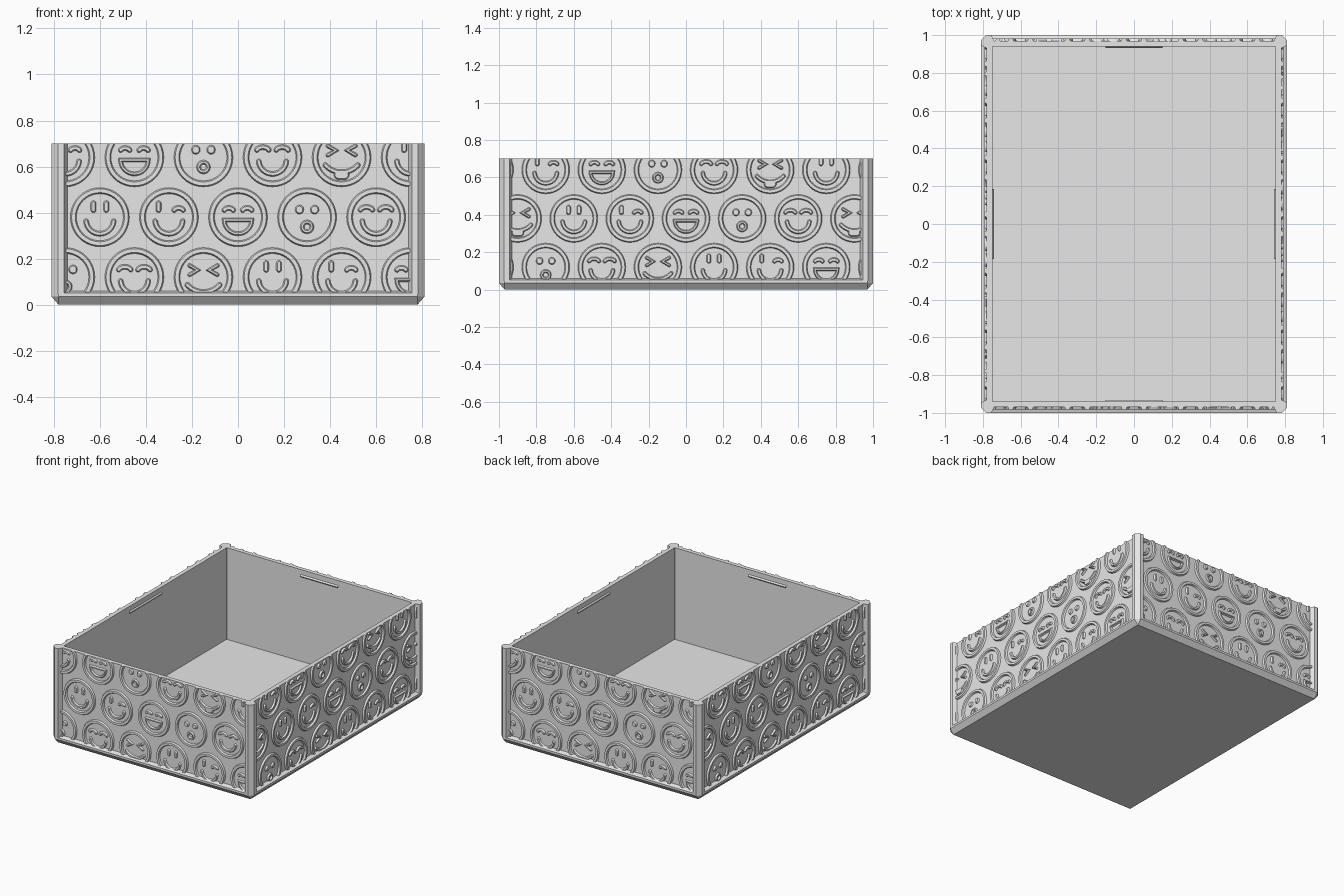
import bpy, bmesh
from math import sin, cos, pi, radians
from mathutils import Matrix, Vector

if "Cube" in bpy.data.objects:
    bpy.data.objects.remove(bpy.data.objects["Cube"])

HX, HY, TOP = 0.81, 1.0, 0.70      # outer half sizes and height
PANEL, WALL = 0.03, 0.06           # insets of panel surface and inner wall
RELIEF, BURY, SLOPE = 0.012, -0.004, 0.005
PITCH, RADIUS = 0.3, 0.115         # pattern spacing and badge ring radius

grey = bpy.data.materials.new("light grey")
grey.use_nodes = True
grey.diffuse_color = (0.8, 0.8, 0.8, 1)
grey.node_tree.nodes["Principled BSDF"].inputs["Base Color"].default_value = (0.8, 0.8, 0.8, 1)


def finish(bm, name):
    bmesh.ops.recalc_face_normals(bm, faces=bm.faces)
    mesh = bpy.data.meshes.new(name)
    bm.to_mesh(mesh)
    bm.free()
    mesh.materials.append(grey)
    obj = bpy.data.objects.new(name, mesh)
    bpy.context.collection.objects.link(obj)
    return obj


def loft(bm, loops, closed=False):
    """Skin equal-length loops; cap both ends, or join last to first."""
    rows = [[bm.verts.new(p) for p in loop] for loop in loops]
    n = len(rows[0])
    pairs = list(zip(rows, rows[1:])) + ([(rows[-1], rows[0])] if closed else [])
    for a, b in pairs:
        for i in range(n):
            j = (i + 1) % n
            bm.faces.new((a[i], a[j], b[j], b[i]))
    if not closed:
        bm.faces.new(rows[0])
        bm.faces.new(rows[-1])


# ---- relief drawing helpers: (u, v) on a panel, depth towards -y ----
def arc(cx, cy, r, a0, a1, n=16, squash=1.0):
    return [Vector((cx + r * cos(radians(a0 + (a1 - a0) * i / n)),
                    cy + squash * r * sin(radians(a0 + (a1 - a0) * i / n))))
            for i in range(n + 1)]


def normals(path, closed):
    out, n = [], len(path)
    for i, p in enumerate(path):
        a = path[i - 1] if closed or i else p
        b = path[(i + 1) % n] if closed or i < n - 1 else p
        d1 = (p - a if a != p else b - p).normalized()
        d2 = (b - p if b != p else p - a).normalized()
        n1, n2 = Vector((d1.y, -d1.x)), Vector((d2.y, -d2.x))
        m = (n1 + n2).normalized()
        out.append(m / max(m.dot(n1), 0.6))
    return out


def outline(path, w):
    """Outline of an open stroke with round ends."""
    nr = normals(path, False)
    right = [p + m * w for p, m in zip(path, nr)]
    left = [p - m * w for p, m in zip(path, nr)]

    def cap(p, m):
        t = Vector((-m.y, m.x))
        return [p + (m * cos(a) + t * sin(a)) * w for a in (pi * k / 6 for k in range(1, 6))]
    return right + cap(path[-1], nr[-1]) + left[::-1] + cap(path[0], -nr[0])


def stroke(bm, at, path, w=0.011):
    lift = lambda pts, d: [(at.x + p.x, -d, at.y + p.y) for p in pts]
    loft(bm, [lift(outline(path, w), BURY), lift(outline(path, w), 0),
              lift(outline(path, w - SLOPE), RELIEF)])


def ring(bm, at, path, w=0.011):
    nr = normals(path, True)
    prof = [(w, BURY), (w, 0), (w - SLOPE, RELIEF),
            (SLOPE - w, RELIEF), (-w, 0), (-w, BURY)]
    loft(bm, [[(at.x + p.x + m.x * o, -d, at.y + p.y + m.y * o) for p, m in zip(path, nr)]
              for o, d in prof], closed=True)


def circle(cx, cy, r, n):
    return arc(cx, cy, r, 0, 360, n)[:-1]


def line(*pts):
    return [Vector(p) for p in pts]


def badge(bm, at, kind):
    """Round badge with one of six expressions."""
    ring(bm, at, circle(0, 0, RADIUS, 40), 0.013)
    bar = lambda x: stroke(bm, at, line((x, 0.032), (x, 0.06)), 0.012)
    arch = lambda x, r=0.02: stroke(bm, at, arc(x, 0.028, r, 165, 15, 8, 0.6))
    grin = lambda: stroke(bm, at, arc(0, -0.012, 0.06, 185, 355))
    if kind == 0:                                   # smile
        bar(-0.028), bar(0.028), grin()
    elif kind == 1:                                 # wink
        bar(-0.045), arch(0.042), grin()
    elif kind == 2:                                 # laugh
        arch(-0.04), arch(0.04)
        ring(bm, at, arc(0, -0.012, 0.06, 180, 360), 0.009)
    elif kind == 3:                                 # surprise
        for x in (-0.033, 0.033):
            stroke(bm, at, line((x, 0.032), (x, 0.034)), 0.019)
        ring(bm, at, circle(0, -0.042, 0.021, 20), 0.009)
    elif kind == 4:                                 # content
        arch(-0.042, 0.027), arch(0.042, 0.027), grin()
    else:                                           # tongue out
        for s in (-1, 1):
            stroke(bm, at, line((s * 0.06, 0.05), (s * 0.025, 0.03), (s * 0.06, 0.01)), 0.009)
        stroke(bm, at, arc(0, 0.03, 0.095, 222, 318))
        stroke(bm, at, line((-0.012, -0.075), (0.012, -0.075)), 0.022)


def panel_relief(name, reach, depth, turn):
    bm = bmesh.new()
    rows = [(0.12, 5.5), (0.38, 2), (0.64, 3.5)]    # row height, pattern shift
    for z, shift in rows:
        for i in range(-8, 9):
            u = (i + shift % 1) * PITCH
            if abs(u) < reach + RADIUS:
                badge(bm, Vector((u, z)), round(u / PITCH + shift) % 6)
    # trim to the framed panel
    cuts = [((0, 0, TOP), (0, 0, 1)), ((0, 0, 0.05), (0, 0, -1)),
            ((reach, 0, 0), (1, 0, 0)), ((-reach, 0, 0), (-1, 0, 0))]
    for co, no in cuts:
        geom = bm.verts[:] + bm.edges[:] + bm.faces[:]
        bmesh.ops.bisect_plane(bm, geom=geom, plane_co=co, plane_no=no, clear_outer=True)
        rim = [e for e in bm.edges if e.is_boundary]
        if rim:
            bmesh.ops.holes_fill(bm, edges=rim, sides=0)
    bm.transform(Matrix.Rotation(turn, 4, 'Z') @ Matrix.Translation((0, -depth, 0)))
    finish(bm, name)


# ---- tray body: chamfered base, walls and inner floor ----
def octagon(inset, c, z):
    x, y = HX - inset, HY - inset
    return [(x, y - c, z), (x - c, y, z), (c - x, y, z), (-x, y - c, z),
            (-x, c - y, z), (c - x, -y, z), (x - c, -y, z), (x, c - y, z)]


bm = bmesh.new()
loft(bm, [octagon(*s) for s in (
    (0.03, 0.001, 0), (0, 0.03, 0.035), (0, 0.03, 0.05), (PANEL, 0.012, 0.06),
    (PANEL, 0.012, TOP), (WALL, 0.001, TOP), (WALL, 0.001, 0.03))])
finish(bm, "tray_body")

# ---- corner posts ----
half = [(0.027, 0.0), (0.055, 0.0), (0.07, 0.032), (0.059, 0.059)]
section = half + [(b, a) for a, b in half[-2::-1]]
for sx, side in ((1, "left"), (-1, "right")):
    for sy, end in ((1, "back"), (-1, "front")):
        bm = bmesh.new()
        loft(bm, [[(sx * (HX - a), sy * (HY - b), z) for a, b in section] for z in (0.045, TOP)])
        finish(bm, f"{end}_{side}_post")

# ---- wall reliefs and inner snap ridges ----
for k, name in enumerate(("front", "left", "back", "right")):
    across, out, length = (HX, HY, 0.15) if k % 2 == 0 else (HY, HX, 0.185)
    panel_relief(name + "_relief", across - 0.055, out - PANEL, k * pi / 2)
    y = WALL - out
    bm = bmesh.new()
    loft(bm, [[(x, y - 0.002, 0.643), (x, y + 0.008, 0.655), (x, y - 0.002, 0.667)]
              for x in (-length, length)])
    bm.transform(Matrix.Rotation(k * pi / 2, 4, 'Z'))
    finish(bm, name + "_snap_ridge")
